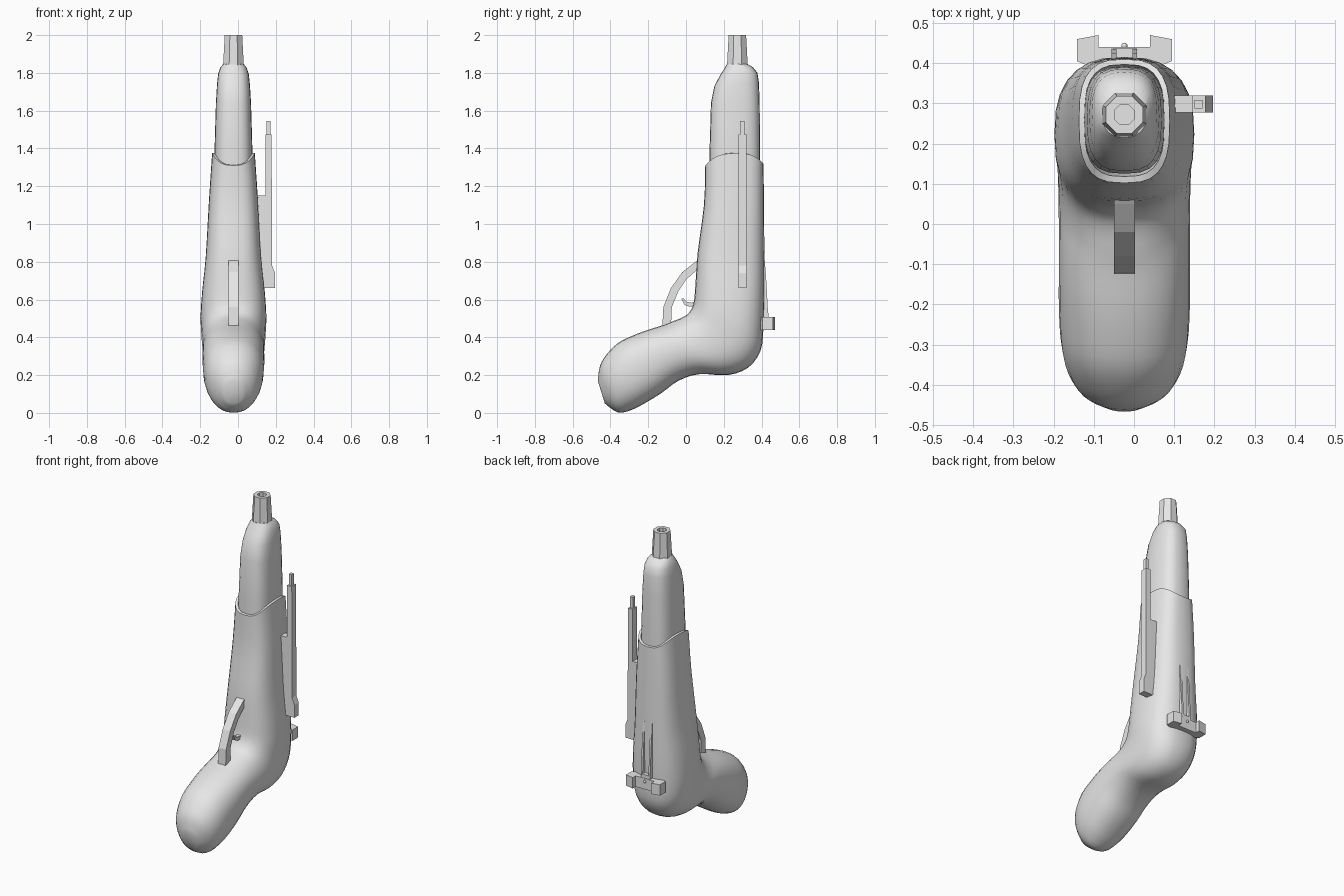
import bpy, bmesh, math
from mathutils import Vector

CX = -0.024   # centre plane of the gun body

grey = bpy.data.materials.new("light grey")
grey.diffuse_color = (0.8, 0.8, 0.8, 1)


def finish(name, bm, smooth=None):
    bmesh.ops.recalc_face_normals(bm, faces=bm.faces)
    me = bpy.data.meshes.new(name)
    bm.to_mesh(me)
    bm.free()
    me.materials.append(grey)
    ob = bpy.data.objects.new(name, me)
    bpy.context.collection.objects.link(ob)
    if smooth:
        for p in me.polygons:
            p.use_smooth = True
        me.set_sharp_from_angle(angle=math.radians(smooth))
    return ob


def spline(rows, steps):
    """Catmull-Rom through the station rows."""
    out = []
    for i in range(len(rows) - 1):
        p0, p1 = rows[max(i - 1, 0)], rows[i]
        p2, p3 = rows[i + 1], rows[min(i + 2, len(rows) - 1)]
        for k in range(steps):
            t = k / steps
            out.append([0.5 * (2*b + (c - a)*t + (2*a - 5*b + 4*c - d)*t*t
                               + (3*b - a - 3*c + d)*t**3)
                        for a, b, c, d in zip(p0, p1, p2, p3)])
    return out + [list(rows[-1])]


def loft(name, rows, seg=28, smooth=40):
    """Rows: front y, front z, back y, back z, half width, exponent, side rise."""
    bm = bmesh.new()
    rings = []
    for fy, fz, by, bz, hw, n, rise in rows:
        ring = []
        for i in range(seg):
            a = 2 * math.pi * i / seg
            c, s = math.cos(a), math.sin(a)
            u = math.copysign(abs(c) ** (2 / n), c)
            v = math.copysign(abs(s) ** (2 / n), s)
            ring.append(bm.verts.new((CX + hw * v,
                                      (fy + by) / 2 - u * (by - fy) / 2 * -1,
                                      (fz + bz) / 2 + u * (bz - fz) / 2 + rise * s * s)))
        rings.append(ring)
    for a, b in zip(rings, rings[1:]):
        for i in range(seg):
            j = (i + 1) % seg
            bm.faces.new((a[i], a[j], b[j], b[i]))
    bm.faces.new(rings[0])
    bm.faces.new(rings[-1])
    return finish(name, bm, smooth)


def plate(name, pts, axis, lo, hi):
    """Extrude a 2D outline along an axis."""
    bm = bmesh.new()

    def place(p, d):
        q = list(p)
        q.insert(axis, d)
        return bm.verts.new(q)
    f = bm.faces.new([place(p, lo) for p in pts])
    ext = bmesh.ops.extrude_face_region(bm, geom=[f])
    d = Vector((0, 0, 0))
    d[axis] = hi - lo
    bmesh.ops.translate(bm, vec=d, verts=[g for g in ext["geom"] if isinstance(g, bmesh.types.BMVert)])
    return finish(name, bm)


# sleeve and grip: one bent, rounded body
body = [
    (0.102, 1.31, 0.41, 1.32, 0.113, 2.9, 0.06),
    (0.095, 1.10, 0.413, 1.10, 0.130, 2.9, 0.02),
    (0.062, 0.85, 0.415, 0.80, 0.147, 2.8, 0),
    (0.050, 0.68, 0.415, 0.62, 0.165, 2.7, 0),
    (0.040, 0.58, 0.410, 0.45, 0.174, 2.6, 0),
    (0.015, 0.53, 0.395, 0.33, 0.171, 2.5, 0),
    (-0.02, 0.505, 0.33, 0.24, 0.167, 2.4, 0),
    (-0.07, 0.485, 0.22, 0.20, 0.164, 2.3, 0),
    (-0.12, 0.465, 0.07, 0.205, 0.163, 2.3, 0),
    (-0.20, 0.44, -0.04, 0.17, 0.163, 2.3, 0),
    (-0.28, 0.41, -0.13, 0.105, 0.163, 2.3, 0),
    (-0.36, 0.37, -0.22, 0.05, 0.158, 2.3, 0),
    (-0.42, 0.31, -0.29, 0.015, 0.143, 2.2, 0),
    (-0.455, 0.25, -0.36, 0.002, 0.110, 2.2, 0),
    (-0.467, 0.17, -0.43, 0.05, 0.05, 2.1, 0),
]
rim = [(0.13, 1.20, 0.385, 1.20, 0.09, 2.9, 0),
       (0.118, 1.312, 0.397, 1.322, 0.1, 2.9, 0.06)]
loft("sleeve_and_grip", rim + spline(body, 3))

# upper barrel emerging from the sleeve
loft("upper_barrel", [
    (0.125, 1.22, 0.392, 1.22, 0.101, 2.9, 0),
    (0.125, 1.40, 0.392, 1.40, 0.100, 2.9, 0),
    (0.132, 1.64, 0.390, 1.64, 0.093, 2.8, 0),
    (0.150, 1.73, 0.386, 1.75, 0.087, 2.7, 0),
    (0.182, 1.79, 0.378, 1.80, 0.081, 2.6, 0),
    (0.205, 1.825, 0.355, 1.83, 0.070, 2.5, 0),
    (0.215, 1.845, 0.320, 1.85, 0.054, 2.3, 0)], seg=24)

# octagonal muzzle with a bore
bm = bmesh.new()
rings = []
for r, z in ((0.062, 1.80), (0.059, 1.845), (0.050, 2.0), (0.027, 2.0), (0.027, 1.90)):
    rings.append([bm.verts.new((CX + r * math.cos(a), 0.272 + r * math.sin(a), z))
                  for a in (math.pi / 8 + k * math.pi / 4 for k in range(8))])
for a, b in zip(rings, rings[1:]):
    for i in range(8):
        bm.faces.new((a[i], a[(i + 1) % 8], b[(i + 1) % 8], b[i]))
bm.faces.new(rings[0])
bm.faces.new(rings[-1])
finish("muzzle", bm)

# trigger guard and trigger
plate("trigger_guard", [(0.08, 0.82), (0.05, 0.80), (-0.02, 0.745), (-0.08, 0.66), (-0.12, 0.56),
                        (-0.125, 0.46), (-0.08, 0.45), (-0.075, 0.56), (-0.04, 0.645),
                        (0.0, 0.705), (0.05, 0.75), (0.08, 0.765)], 0, CX - 0.026, CX + 0.026)
plate("trigger", [(-0.025, 0.605), (-0.012, 0.605), (0.002, 0.588), (0.03, 0.583), (0.07, 0.59),
                  (0.07, 0.565), (0.02, 0.562), (-0.008, 0.572)], 0, CX - 0.012, CX + 0.012)

# side rail with thin tip
plate("side_rail", [(0.145, 1.475), (0.178, 1.475), (0.180, 0.78), (0.196, 0.74), (0.196, 0.66),
                    (0.12, 0.66), (0.10, 1.15), (0.145, 1.15)], 1, 0.277, 0.32)
plate("rail_tip", [(0.151, 0.287), (0.171, 0.287), (0.171, 0.309), (0.151, 0.309)], 2, 1.46, 1.545)

# rear sight: U-shaped bracket, centre block, pin and two tapering ribs
plate("rear_sight", [(-0.142, 0.405), (-0.142, 0.46), (-0.088, 0.47), (-0.088, 0.44), (0.04, 0.44),
                     (0.04, 0.47), (0.094, 0.46), (0.094, 0.405), (0.03, 0.38), (-0.078, 0.38)],
      2, 0.44, 0.508)
plate("sight_block", [(-0.052, 0.38), (-0.052, 0.437), (0.006, 0.437), (0.006, 0.38)], 2, 0.46, 0.53)
bm = bmesh.new()
bmesh.ops.create_uvsphere(bm, u_segments=10, v_segments=6, radius=0.008)
bmesh.ops.translate(bm, vec=(CX, 0.443, 0.49), verts=bm.verts)
finish("sight_pin", bm, 60)
for side, x in (("left", CX - 0.026), ("right", CX + 0.026)):
    plate("sight_rib_" + side, [(0.39, 0.86), (0.413, 0.86), (0.425, 0.70), (0.436, 0.50), (0.39, 0.50)],
          0, x - 0.006, x + 0.006)
